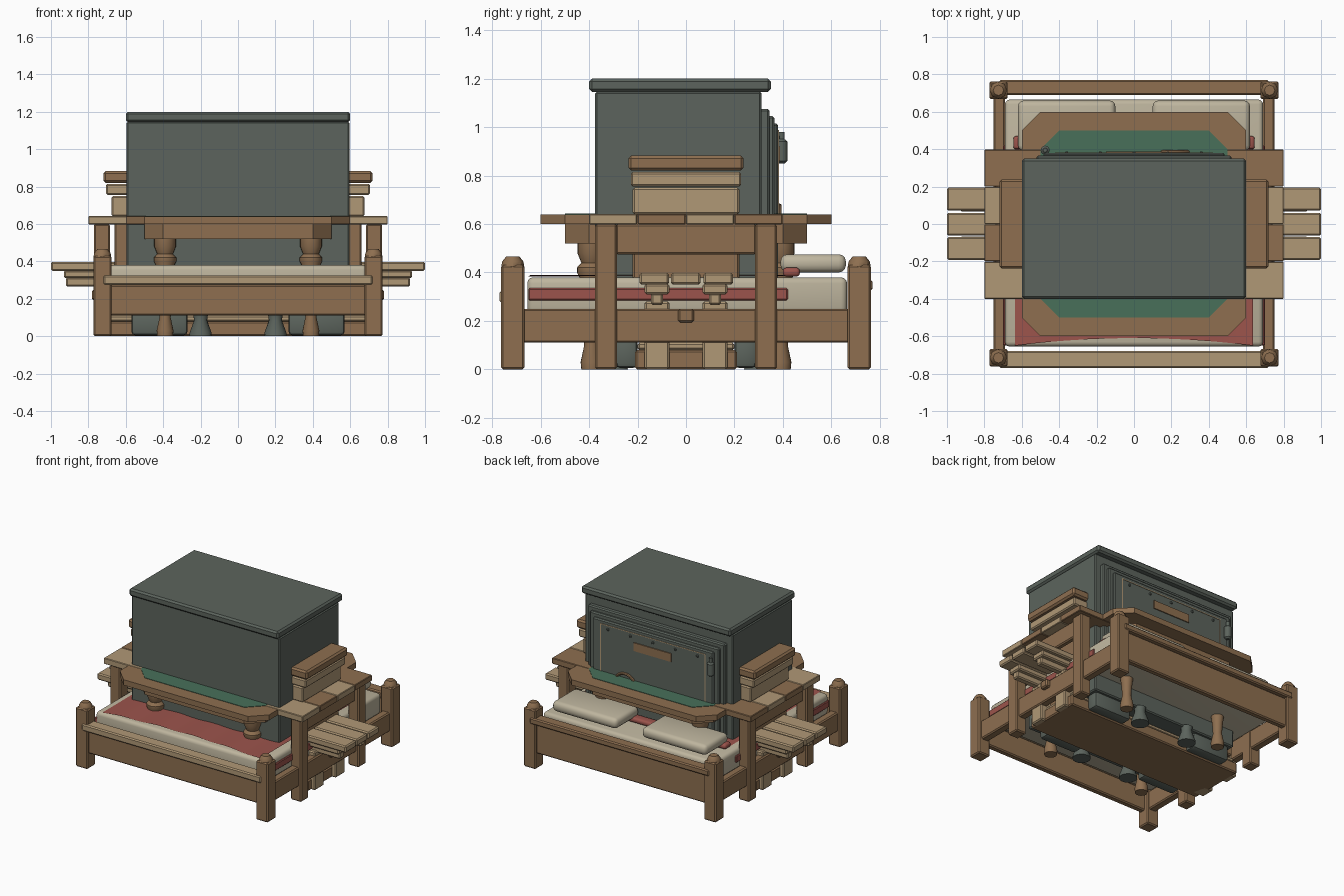
import bpy, bmesh, math
from mathutils import Vector

cube = bpy.data.objects.get("Cube")
if cube:
    bpy.data.objects.remove(cube, do_unlink=True)


def material(name, rgb):
    m = bpy.data.materials.new(name)
    m.use_nodes = True
    lin = [((c / 255 + 0.055) / 1.055) ** 2.4 for c in rgb] + [1]
    m.diffuse_color = lin
    m.node_tree.nodes["Principled BSDF"].inputs["Base Color"].default_value = lin
    return m


BROWN = material("brown wood", (142, 111, 80))
TAN = material("tan wood", (176, 152, 118))
GREY = material("grey green steel", (92, 100, 93))
CREAM = material("cream linen", (190, 181, 158))
RED = material("red blanket", (156, 84, 76))
GREEN = material("green felt", (72, 112, 90))


def finish(bm, name, mat):
    bmesh.ops.recalc_face_normals(bm, faces=bm.faces)
    me = bpy.data.meshes.new(name)
    bm.to_mesh(me)
    bm.free()
    me.materials.append(mat)
    ob = bpy.data.objects.new(name, me)
    bpy.context.collection.objects.link(ob)
    return ob


def smooth(ob, angle=40):
    bpy.ops.object.select_all(action='DESELECT')
    ob.select_set(True)
    bpy.context.view_layer.objects.active = ob
    bpy.ops.object.shade_smooth_by_angle(angle=math.radians(angle))


def box(name, mat, x, y, z, bevel=0.008, segments=1):
    """Box given by its (min, max) range on each axis."""
    bm = bmesh.new()
    bmesh.ops.create_cube(bm, size=1)
    for v in bm.verts:
        v.co = Vector([(r[0] + r[1]) / 2 + c * (r[1] - r[0]) for r, c in zip((x, y, z), v.co)])
    if bevel:
        bmesh.ops.bevel(bm, geom=bm.edges[:], offset=bevel, segments=segments,
                        profile=0.5, affect='EDGES')
    ob = finish(bm, name, mat)
    if segments > 1:
        smooth(ob)
    return ob


def sides(name, mat, x, y, z, **kw):
    """Two boxes mirrored across x."""
    box("left_" + name, mat, x, y, z, **kw)
    box("right_" + name, mat, (-x[1], -x[0]), y, z, **kw)


def lathe(name, mat, profile, at, steps=20):
    bm = bmesh.new()
    rings = [[bm.verts.new((at[0] + r * math.cos(2 * math.pi * i / steps),
                            at[1] + r * math.sin(2 * math.pi * i / steps), z))
              for i in range(steps)] for r, z in profile]
    for a, b in zip(rings, rings[1:]):
        for i in range(steps):
            j = (i + 1) % steps
            bm.faces.new((a[i], a[j], b[j], b[i]))
    bm.faces.new(rings[0])
    bm.faces.new(rings[-1])
    smooth(finish(bm, name, mat))


def octagon(name, mat, half, z0, z1, chamfer=0.1):
    k = half - chamfer
    pts = [(k, -half), (half, -k), (half, k), (k, half),
           (-k, half), (-half, k), (-half, -k), (-k, -half)]
    bm = bmesh.new()
    base = bm.faces.new([bm.verts.new((px, py, z0)) for px, py in pts])
    top = bmesh.ops.extrude_face_region(bm, geom=[base])["geom"]
    for v in top:
        if isinstance(v, bmesh.types.BMVert):
            v.co.z = z1
    return finish(bm, name, mat)


# Bed: posts with pointed caps, rails, mattress
for sx in (-1, 1):
    for sy in (-1, 1):
        px, py = 0.725 * sx, 0.715 * sy
        box("bed_post", BROWN, (px - .048, px + .048), (py - .048, py + .048), (0, .43))
        lathe("bed_post_cap", BROWN, [(.048, .42), (.044, .445), (.028, .465)], (px, py), 8)
sides("bed_side_rail", BROWN, (.69, .75), (-.69, .69), (.11, .25))
box("bed_front_rail", BROWN, (-.7, .7), (-.745, -.7), (.11, .275))
box("bed_front_ledge", TAN, (-.72, .72), (-.77, -.68), (.275, .325))
box("bed_back_rail", BROWN, (-.7, .7), (.7, .745), (.11, .325))
box("bed_back_ledge", BROWN, (-.72, .72), (.69, .77), (.325, .37))
box("mattress", CREAM, (-.69, .69), (-.655, .665), (.23, .38), bevel=.025, segments=3)

# Blanket with a curved front edge, side bands and a folded roll
bm = bmesh.new()
bmesh.ops.create_grid(bm, x_segments=24, y_segments=8, size=1)
for v in bm.verts:
    t = (v.co.y + 1) / 2
    front = -.61 - .04 * v.co.x ** 2
    v.co = Vector((v.co.x * .635, front + t * (.42 - front), .387 + .003 * math.sin(v.co.x * 14)))
smooth(finish(bm, "blanket", RED))
sides("blanket_band", RED, (.66, .7), (-.65, .42), (.285, .335), bevel=.005)
box("blanket_fold", RED, (-.645, .645), (.4, .47), (.383, .42), bevel=.015, segments=3)
sides("pillow", CREAM, (.1, .62), (.39, .66), (.4, .475), bevel=.03, segments=3)

# Safe: body, overhanging lid, stepped door
box("safe_body", GREY, (-.595, .595), (-.375, .312), (.11, 1.147))
box("safe_lid", GREY, (-.6, .6), (-.4, .35), (1.145, 1.2), bevel=.012)
for i, (hw, y1, z1) in enumerate([(.55, .345, 1.075), (.52, .365, 1.045), (.485, .38, 1.015)]):
    box("safe_door_step", GREY, (-hw, hw), (.3, y1), (.3 + .02 * i, z1))
box("door_plaque", BROWN, (-.15, .15), (.375, .387), (.86, .92), bevel=0)
box("door_trim_top", TAN, (-.42, .42), (.375, .383), (.982, .988), bevel=0)
sides("door_trim_side", TAN, (.417, .423), (.375, .383), (.42, .988), bevel=0)
for i in range(5):
    rx = -.36 + .18 * i
    box("door_rivet", GREY, (rx - .008, rx + .008), (.375, .388), (.95, .966), bevel=.003)
lathe("door_handle", GREY, [(.012, .85), (.024, .86), (.024, .94), (.012, .95), (.012, .98)],
      (-.475, .395), 12)
bpy.ops.mesh.primitive_torus_add(location=(.22, .385, .59), rotation=(math.pi / 2, 0, 0),
                                 major_radius=.085, minor_radius=.01,
                                 major_segments=24, minor_segments=8)
wheel = bpy.context.object
wheel.name = "door_wheel"
wheel.data.materials.append(BROWN)
smooth(wheel)
for sy in (-1, 1):
    ys = sorted((.2 * sy, .29 * sy))
    sides("safe_foot", GREY, (.27, .57), ys, (.005, .13), bevel=.02, segments=2)
    for sx in (-1, 1):
        lathe("safe_cone_foot", GREY, [(.06, 0), (.058, .02), (.035, .085), (.04, .12)],
              (.2 * sx, .3 * sy), 16)

# Octagonal game table: felt, raised rim, apron, turned legs
octagon("table_rim", BROWN, .6, .6, .64)
octagon("table_felt", GREEN, .5, .63, .643)
octagon("table_apron", BROWN, .5, .52, .605)
leg = [(.042, 0), (.045, .03), (.03, .1), (.034, .16), (.05, .3), (.045, .37), (.06, .4),
       (.06, .42), (.042, .44), (.058, .48), (.058, .53)]
for sx in (-1, 1):
    for sy in (-1, 1):
        lathe("table_leg", BROWN, leg, (.39 * sx, .39 * sy))

# Plank table: alternating boards, corner legs, end aprons
for i in range(4):
    y0 = -.4 + .2 * i
    box("table_board", BROWN if i % 2 else TAN, (-.8, .8), (y0, y0 + .198), (.598, .642), bevel=.004)
for y in ((-.375, -.285), (.285, .375)):
    sides("plank_table_leg", BROWN, (.685, .77), y, (0, .6))
sides("plank_table_apron", BROWN, (.7, .74), (-.29, .29), (.475, .6))

# Stepped pedestal through the middle
box("pedestal_base", BROWN, (-.71, .71), (-.21, .21), (0, .08))
box("pedestal_base_band", TAN, (-.69, .69), (-.2, .2), (.08, .11))
box("pedestal_body", BROWN, (-.66, .66), (-.22, .22), (.11, .64))
box("pedestal_neck", TAN, (-.675, .675), (-.22, .22), (.64, .75))
box("pedestal_collar", TAN, (-.705, .705), (-.228, .228), (.755, .815))
box("pedestal_cap", BROWN, (-.72, .72), (-.238, .238), (.82, .883), bevel=.012)

# Side benches: slats, supports, legs, pegs
for y0 in (-.192, -.062, .072):
    sides("bench_slat", TAN, (.6, 1), (y0, y0 + .122), (.35, .398))
for yc in (-.12, .12):
    sides("bench_brace", TAN, (.6, .93), (yc - .052, yc + .052), (.31, .352))
    sides("bench_brace_foot", TAN, (.6, .92), (yc - .025, yc + .025), (.265, .315))
    sides("bench_leg", TAN, (.64, .74), (yc - .052, yc + .052), (0, .28))
sides("bench_peg", BROWN, (.73, .78), (-.032, .032), (.193, .25))
